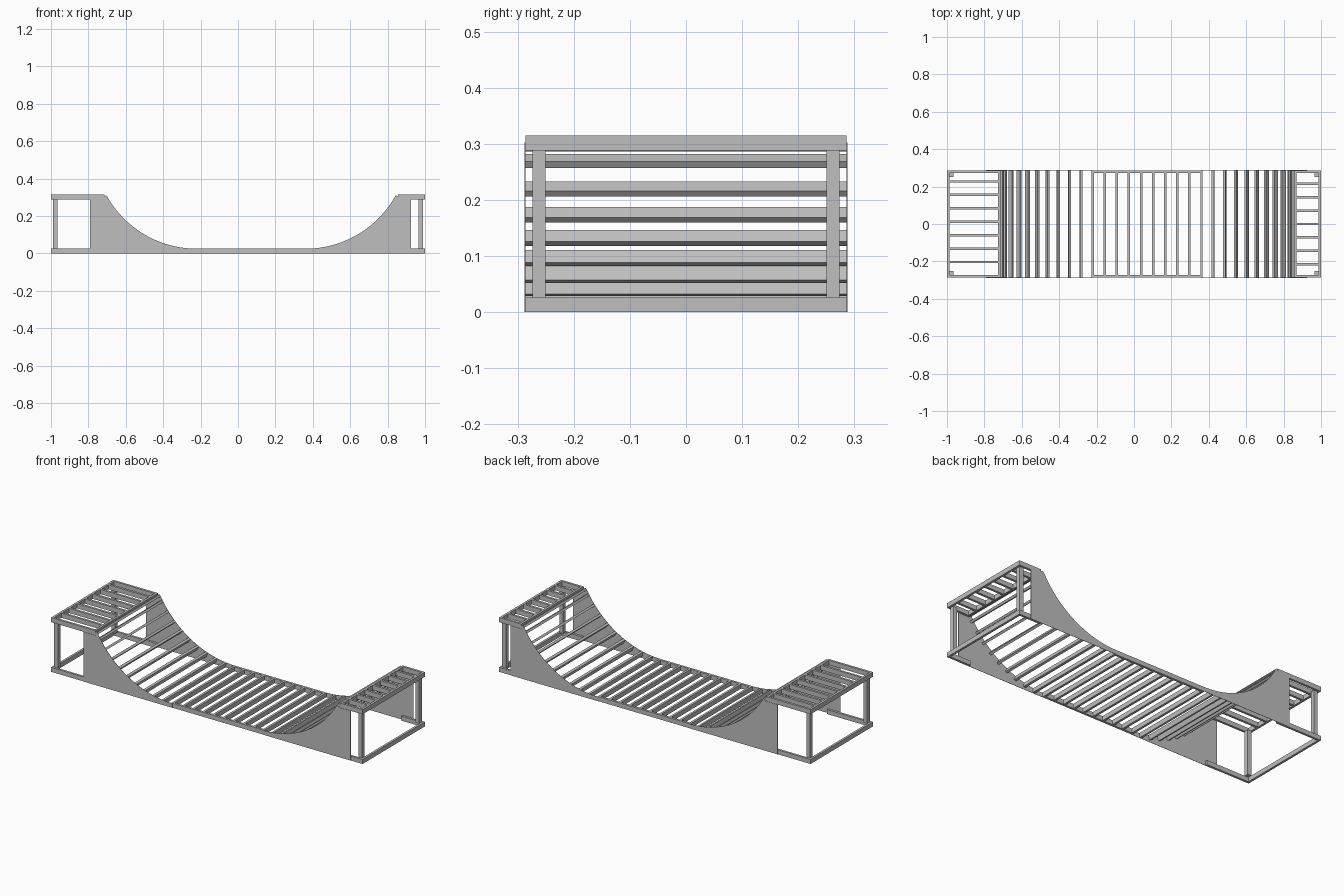
import bpy, bmesh, math
from mathutils import Matrix, Vector

cube = bpy.data.objects.get("Cube")
if cube:
    bpy.data.objects.remove(cube, do_unlink=True)

T, D = 0.013, 0.026            # timber thickness and depth
W, H = 0.286, 0.315            # half width and deck height
R, Z0 = 0.55, 0.025            # ramp radius and height of its lowest point
STEP, TOP = 6.35, 60.3         # slat spacing and end of the arc, in degrees

wood = bpy.data.materials.new("plain grey")
wood.use_nodes = True
grey = (0.52, 0.52, 0.52, 1)
wood.diffuse_color = grey
wood.node_tree.nodes["Principled BSDF"].inputs["Base Color"].default_value = grey


def finish(name, bm):
    bmesh.ops.recalc_face_normals(bm, faces=bm.faces[:])
    mesh = bpy.data.meshes.new(name)
    bm.to_mesh(mesh)
    bm.free()
    mesh.materials.append(wood)
    obj = bpy.data.objects.new(name, mesh)
    bpy.context.collection.objects.link(obj)
    return obj


def beam(bm, center, size, tilt=0):
    m = (Matrix.Translation(center) @ Matrix.Rotation(tilt, 4, 'Y')
         @ Matrix.Diagonal((*size, 1)))
    bmesh.ops.create_cube(bm, size=1, matrix=m)


def box(bm, x, y, z):
    beam(bm, [(a + b) / 2 for a, b in (x, y, z)], [b - a for a, b in (x, y, z)])


def arc_point(cx, side, degrees, radius=R):
    a = math.radians(degrees)
    return cx + side * radius * math.sin(a), Z0 + R - radius * math.cos(a)


def platform(name, side, inner, shift):
    # Deck frame with joists running along the ramp
    x = sorted((side, inner))
    deck = (H - D - 0.001, H)
    bm = bmesh.new()
    for end in (x[0], x[1] - T):
        box(bm, (end, end + T), (-W, W), deck)
    for y in (-W, W - T):
        box(bm, (x[0] + T, x[1] - T), (y, y + T), deck)
    for i in range(-3, 4):
        y = i * 0.0717 + shift
        box(bm, (x[0] + T, x[1] - T), (y - T / 2, y + T / 2), deck)
    finish(name + "_deck", bm)

    # Base rails below the deck
    bm = bmesh.new()
    box(bm, sorted((side, side * (1 - T))), (-W, W), (0, D))
    for y in (-W, W - T):
        box(bm, sorted((side * (1 - T), inner)), (y, y + T), (0, D))
    finish(name + "_base", bm)

    # Corner posts
    bm = bmesh.new()
    for s in (-1, 1):
        beam(bm, (side * (1 - T - 0.011), s * (W - 0.024), (D + deck[0]) / 2),
             (0.024, 0.024, deck[0] - D))
    finish(name + "_posts", bm)


def ramp(name, side, cx, back, inner):
    # Curved side panels
    under = H - D - 0.001
    outline = [arc_point(cx, side, TOP * i / 28) for i in range(29)]
    outline += [(inner, under), (back, under), (back, 0), (cx, 0)]
    for label, y in (("front", -W - 0.0015), ("back", W)):
        bm = bmesh.new()
        face = bm.faces.new([bm.verts.new((px, y, pz)) for px, pz in outline])
        new = bmesh.ops.extrude_face_region(bm, geom=[face])["geom"]
        bmesh.ops.translate(bm, vec=Vector((0, 0.0015, 0)),
                            verts=[v for v in new if isinstance(v, bmesh.types.BMVert)])
        finish(f"{name}_{label}_panel", bm)

    # Slats set square to the curve, the last one against the deck
    bm = bmesh.new()
    for a in [STEP * i for i in range(1, 10)] + [TOP + 0.3]:
        px, pz = arc_point(cx, side, a, R + D / 2)
        beam(bm, (px, 0, pz), (T, 2 * W, D), -side * math.radians(a))
    finish(name + "_slats", bm)


LEFT_CX, RIGHT_CX = 0.361, -0.221

platform("right_platform", -1, -0.714, 0.012)
platform("left_platform", 1, 0.856, 0)
ramp("right_ramp", -1, RIGHT_CX, -0.79, -0.714)
ramp("left_ramp", 1, LEFT_CX, 0.925, 0.856)

# Flat middle section
bm = bmesh.new()
gap = (LEFT_CX - RIGHT_CX) / 9
for i in range(10):
    beam(bm, (RIGHT_CX + gap * i, 0, D / 2), (T, 2 * (W - T), D))
for s in (-1, 1):
    box(bm, (RIGHT_CX - T / 2, LEFT_CX + T / 2), sorted((s * W, s * (W - T))), (0, D))
finish("flat_frame", bm)
